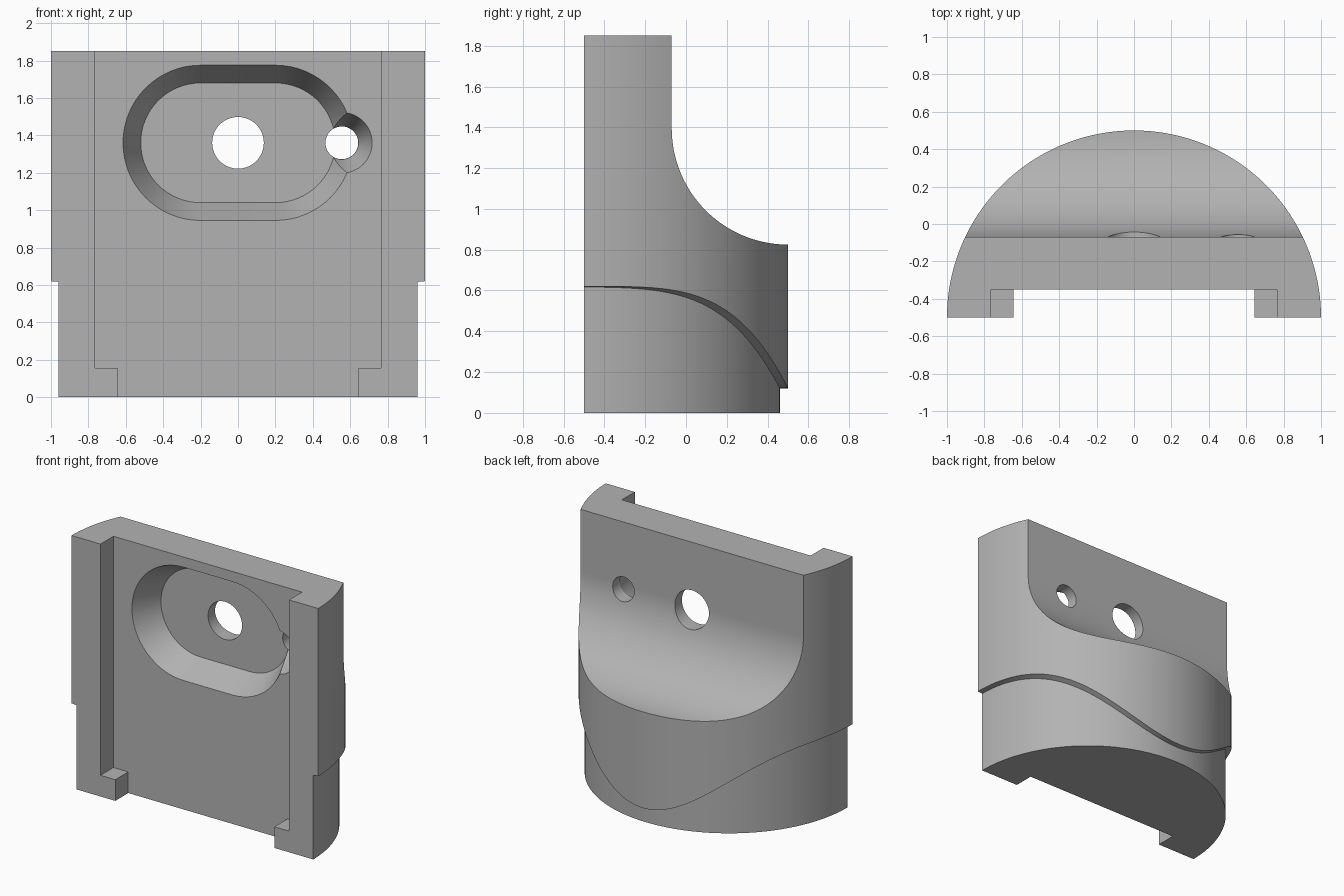
import bpy, bmesh, math
from mathutils import Matrix, Vector

if "Cube" in bpy.data.objects:
    bpy.data.objects.remove(bpy.data.objects["Cube"], do_unlink=True)

FRONT, HEIGHT, HOLE_Z = -0.5, 1.85, 1.36
CHANNEL_Y, FLOOR_Y, BACK_Y = -0.35, -0.15, -0.07

grey = bpy.data.materials.new("plain grey")
grey.use_nodes = True
colour = (0.45, 0.45, 0.45, 1)
grey.diffuse_color = colour
grey.node_tree.nodes["Principled BSDF"].inputs["Base Color"].default_value = colour


def loft(name, start, end):
    """Solid between two matching outlines of 3D points."""
    bm = bmesh.new()
    a = [bm.verts.new(p) for p in start]
    b = [bm.verts.new(p) for p in end]
    bm.faces.new(a)
    bm.faces.new(b)
    for i in range(len(a)):
        j = (i + 1) % len(a)
        bm.faces.new((a[i], a[j], b[j], b[i]))
    bmesh.ops.recalc_face_normals(bm, faces=bm.faces)
    mesh = bpy.data.meshes.new(name)
    bm.to_mesh(mesh)
    bm.free()
    mesh.materials.append(grey)
    obj = bpy.data.objects.new(name, mesh)
    bpy.context.collection.objects.link(obj)
    return obj


def along_y(name, outline, y0, y1, end_outline=None):
    return loft(name, [(x, y0, z) for x, z in outline],
                [(x, y1, z) for x, z in end_outline or outline])


def along_z(name, outline, z0, z1):
    return loft(name, [(x, y, z0) for x, y in outline],
                [(x, y, z1) for x, y in outline])


def along_x(name, outline, x0, x1):
    return loft(name, [(x0, y, z) for y, z in outline],
                [(x1, y, z) for y, z in outline])


def arc(cx, cy, r, a0, a1, n):
    return [(cx + r * math.cos(math.radians(a0 + (a1 - a0) * i / n)),
             cy + r * math.sin(math.radians(a0 + (a1 - a0) * i / n)))
            for i in range(n + 1)]


def circle(cx, cy, r, n=64):
    return arc(cx, cy, r, 0, 360, n)[:-1]


def stadium(r):
    return arc(0.2, HOLE_Z, r, -90, 90, 32) + arc(-0.2, HOLE_Z, r, 90, 270, 32)


def box(x, z0, z1):
    return [(-x, z0), (x, z0), (x, z1), (-x, z1)]


def cut(target, cutter):
    mod = target.modifiers.new("cut", "BOOLEAN")
    mod.operation = "DIFFERENCE"
    mod.solver = "EXACT"
    mod.object = cutter
    bpy.context.view_layer.objects.active = target
    bpy.ops.object.modifier_apply(modifier=mod.name)
    bpy.data.objects.remove(cutter, do_unlink=True)


# Half-round body
body = along_z("half_round_body", arc(0, FRONT, 1, 0, 180, 128), 0, HEIGHT)

# Wavy shoulder: thin skin removed below a curve that dips at the back
wave = [(-1.2, -0.2), (-1.2, 0.62)]
for i in range(81):
    x = -1 + i / 40
    wave.append((x, 0.62 - 0.5 * (1 - x * x) ** 2))
wave += [(1.2, 0.62), (1.2, -0.2)]
skin = along_y("skin_cutter", wave, -0.8, 0.8)
cut(skin, along_z("core", circle(0, FRONT, 0.96, 256), -0.5, 1))
cut(body, skin)

# Flat upper back with a concave sweep
sweep = arc(0.5, 1.395, 0.57, 180, 270, 40)
sweep = [(BACK_Y, 2.2)] + sweep + [(0.8, 0.825), (0.8, 2.2)]
cut(body, along_x("back_cutter", sweep, -1.3, 1.3))

# Front channel, narrower between the two bottom stops
channel = [(-0.645, -0.2), (0.645, -0.2), (0.645, 0.155), (0.765, 0.155), (0.765, 2.2),
           (-0.765, 2.2), (-0.765, 0.155), (-0.645, 0.155)]
cut(body, along_y("channel_cutter", channel, -0.8, CHANNEL_Y))

# Tapered pocket and conical side recess, extended forward at the same slope
cut(body, along_y("pocket_cutter", stadium(0.4625), CHANNEL_Y - 0.1, FLOOR_Y, stadium(0.32)))
cut(body, along_y("recess_cutter", circle(0.555, HOLE_Z, 0.199), CHANNEL_Y - 0.1, FLOOR_Y,
                  circle(0.555, HOLE_Z, 0.0885)))

# Through holes
for x, r in ((0, 0.138), (0.555, 0.0875)):
    cut(body, along_y("hole_cutter", circle(x, HOLE_Z, r), -0.3, 0.5))

bpy.ops.object.select_all(action="DESELECT")
body.select_set(True)
bpy.context.view_layer.objects.active = body
bpy.ops.object.shade_smooth_by_angle(angle=math.radians(25))
